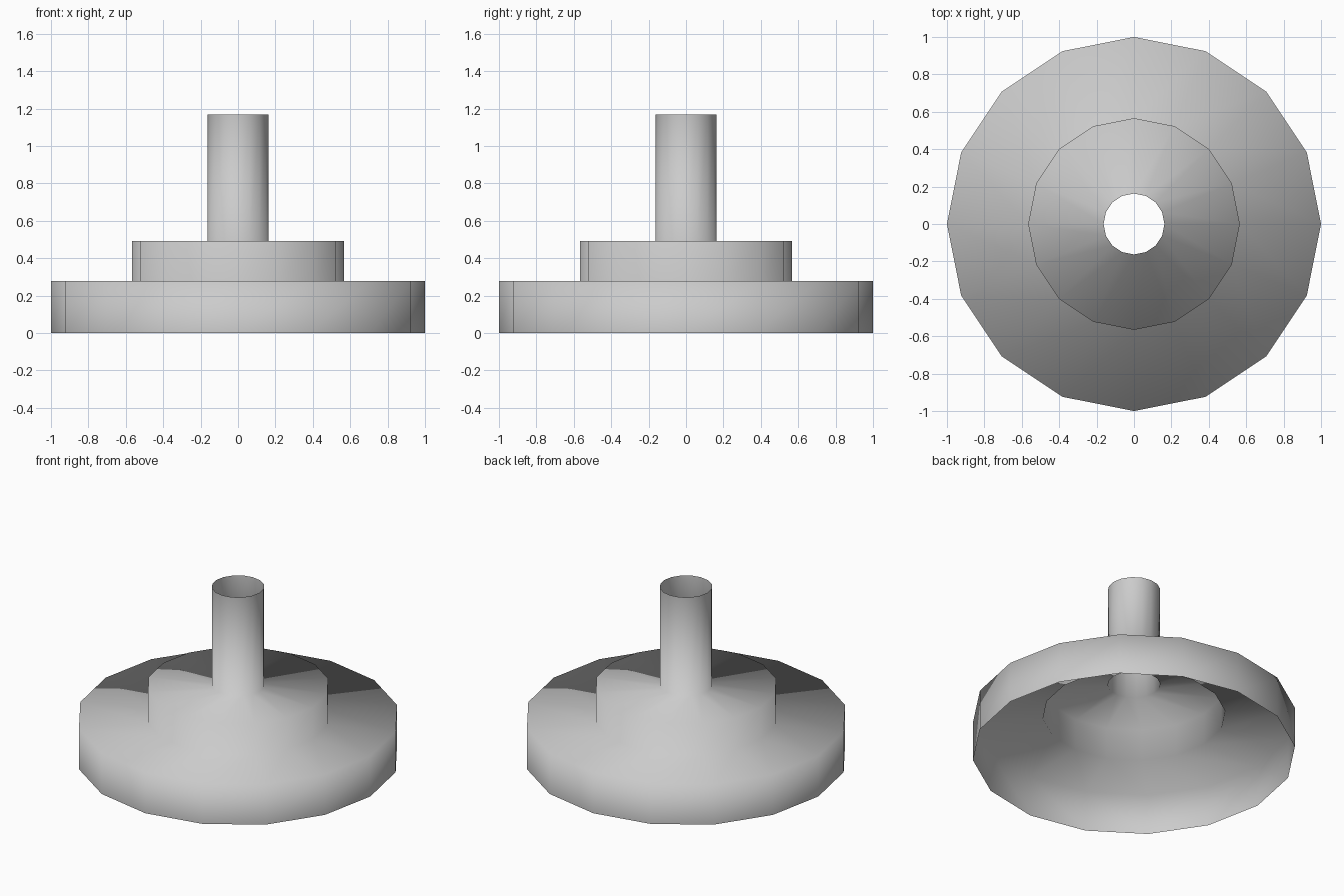
import bpy, bmesh
from math import cos, sin, tau

if "Cube" in bpy.data.objects:
    bpy.data.objects.remove(bpy.data.objects["Cube"])

SIDES = 16
# (radius, height) profile of the open stepped shell, from bottom rim to tube mouth
PROFILE = [(1.0, 0.0), (1.0, 0.277), (0.566, 0.277),
           (0.566, 0.493), (0.163, 0.493), (0.163, 1.168)]

bm = bmesh.new()

# One ring of vertices per profile point
rings = [[bm.verts.new((r * cos(tau * i / SIDES), r * sin(tau * i / SIDES), z))
          for i in range(SIDES)] for r, z in PROFILE]

# Bridge neighbouring rings, facing outward; both ends stay open
for low, high in zip(rings, rings[1:]):
    for i in range(SIDES):
        j = (i + 1) % SIDES
        bm.faces.new((low[i], low[j], high[j], high[i])).smooth = True

mesh = bpy.data.meshes.new("stepped_flange")
bm.to_mesh(mesh)
bm.free()
shell = bpy.data.objects.new("stepped_flange", mesh)
bpy.context.collection.objects.link(shell)
